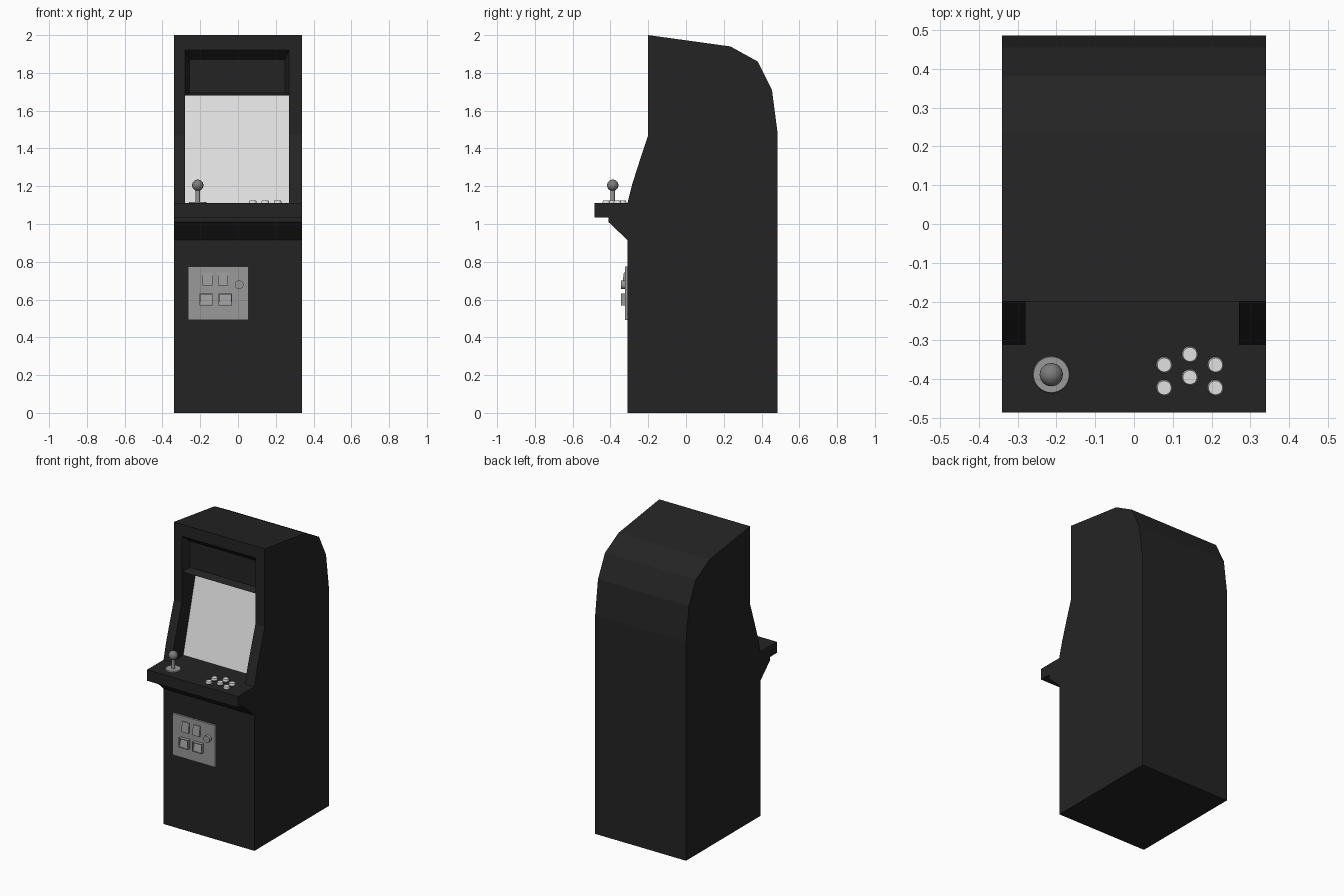
import bpy, bmesh, math
from mathutils import Matrix, Vector

if "Cube" in bpy.data.objects:
    bpy.data.objects.remove(bpy.data.objects["Cube"])


def material(name, v):
    m = bpy.data.materials.new(name)
    m.diffuse_color = (v, v, v, 1)
    m.use_nodes = True
    m.node_tree.nodes["Principled BSDF"].inputs["Base Color"].default_value = m.diffuse_color
    return m


BLACK = material("cabinet black", 0.0175)
WHITE = material("screen white", 0.75)
GREY = material("metal grey", 0.32)
DARK = material("ball grey", 0.2)


def finish(name, bm, mat, smooth=False):
    bmesh.ops.recalc_face_normals(bm, faces=bm.faces)
    me = bpy.data.meshes.new(name)
    bm.to_mesh(me)
    bm.free()
    me.materials.append(mat)
    ob = bpy.data.objects.new(name, me)
    bpy.context.collection.objects.link(ob)
    if smooth:
        bpy.context.view_layer.objects.active = ob
        ob.select_set(True)
        bpy.ops.object.shade_smooth_by_angle(angle=math.radians(35))
        ob.select_set(False)
    return ob


def prism(pts, x0, x1, caps=True):
    """Extrude a (y, z) profile from x0 to x1."""
    bm = bmesh.new()
    a = [bm.verts.new((x0, y, z)) for y, z in pts]
    b = [bm.verts.new((x1, y, z)) for y, z in pts]
    for i in range(len(pts)):
        j = (i + 1) % len(pts)
        bm.faces.new((a[i], a[j], b[j], b[i]))
    if caps:
        bm.faces.new(a)
        bm.faces.new(b)
    return bm


def cylinder(name, loc, r, depth, mat, r2=None, rot=None, seg=24):
    bm = bmesh.new()
    bmesh.ops.create_cone(bm, cap_ends=True, segments=seg, radius1=r,
                          radius2=r if r2 is None else r2, depth=depth)
    m = Matrix.Translation(loc)
    bmesh.ops.transform(bm, matrix=m @ rot if rot else m, verts=bm.verts)
    return finish(name, bm, mat, True)


# Shared outline: underside of the control shelf, base, back and top
W, XL, XR = 0.34, -0.28, 0.27
shelf = [(-0.485, 1.11), (-0.485, 1.035), (-0.41, 1.035), (-0.41, 1.01), (-0.31, 0.915)]
back = [(-0.31, 0), (0.485, 0), (0.485, 1.48), (0.455, 1.71), (0.38, 1.86),
        (0.235, 1.94), (-0.20, 2.0)]
cheek = [(-0.20, 1.47), (-0.245, 1.335), (-0.285, 1.21), (-0.31, 1.11)]
SCR_LO, SCR_HI = (-0.18, 1.11), (-0.03, 1.68)

# Side panels
finish("left_side_panel", prism(shelf + back + cheek, -W, XL), BLACK)
finish("right_side_panel", prism(shelf + back + cheek, XR, W), BLACK)

# Middle of the cabinet, with the flared sign recess pushed into its front
core = prism(shelf + back + [(-0.20, 1.92), (-0.20, 1.68), SCR_HI, SCR_LO], XL, XR, False)
core.normal_update()
sign = next(f for f in core.faces
            if all(abs(v.co.y + 0.20) < 1e-4 and 1.6 < v.co.z < 1.95 for v in f.verts))
new = bmesh.ops.extrude_discrete_faces(core, faces=[sign])["faces"][0]
for v in new.verts:
    v.co.x += 0.022 if v.co.x < 0 else -0.022
    v.co.y = -0.145
    v.co.z = 1.872 if v.co.z > 1.8 else 1.693
finish("cabinet_core", core, BLACK)

# Screen plate on the sloping front
t = 0.005
finish("screen", prism([SCR_LO, SCR_HI, (SCR_HI[0] - t, SCR_HI[1]), (SCR_LO[0] - t, SCR_LO[1])],
                       XL, XR), WHITE)

# Joystick
JX, JY = -0.213, -0.388
cylinder("joystick_plate", (JX, JY, 1.113), 0.048, 0.008, GREY, 0.046, seg=32)
cylinder("joystick_shaft", (JX, JY, 1.148), 0.011, 0.076, GREY)
ball = bmesh.new()
bmesh.ops.create_uvsphere(ball, u_segments=24, v_segments=14, radius=0.03,
                          matrix=Matrix.Translation((JX, JY, 1.205)))
finish("joystick_ball", ball, DARK, True)

# Six push buttons in three columns
n = 0
for x, y in ((0.078, -0.363), (0.144, -0.336), (0.21, -0.363)):
    for dy in (0, -0.059):
        n += 1
        cylinder(f"push_button_{n}", (x, y + dy, 1.1165), 0.021, 0.015, WHITE, 0.018)

# Coin door
F = -0.323
finish("coin_door", prism([(-0.30, 0.493), (F, 0.493), (F, 0.775), (-0.30, 0.775)],
                          -0.265, 0.055), GREY)

# Sloped coin slot blocks
for i, x in enumerate((-0.188, -0.106)):
    finish(f"coin_slot_{i + 1}",
           prism([(F, 0.675), (-0.338, 0.675), (-0.329, 0.742), (F, 0.742)], x, x + 0.052), GREY)

# Hollow coin return cups with a sloping floor
for i, x in enumerate((-0.204, -0.102)):
    bm = prism([(F, 0.568), (-0.345, 0.568), (-0.345, 0.632), (F, 0.632)], x, x + 0.07)
    bm.normal_update()
    front = min(bm.faces, key=lambda f: f.calc_center_median().y)
    bmesh.ops.inset_individual(bm, faces=[front], thickness=0.007)
    cup = bmesh.ops.extrude_discrete_faces(bm, faces=[front])["faces"][0]
    for v in cup.verts:
        v.co.y += 0.019 if v.co.z > 0.6 else 0.004
    finish(f"coin_return_{i + 1}", bm, GREY)

# Door lock
cylinder("door_lock", (0.006, -0.333, 0.678), 0.023, 0.024, GREY,
         rot=Matrix.Rotation(math.pi / 2, 4, 'X'))
